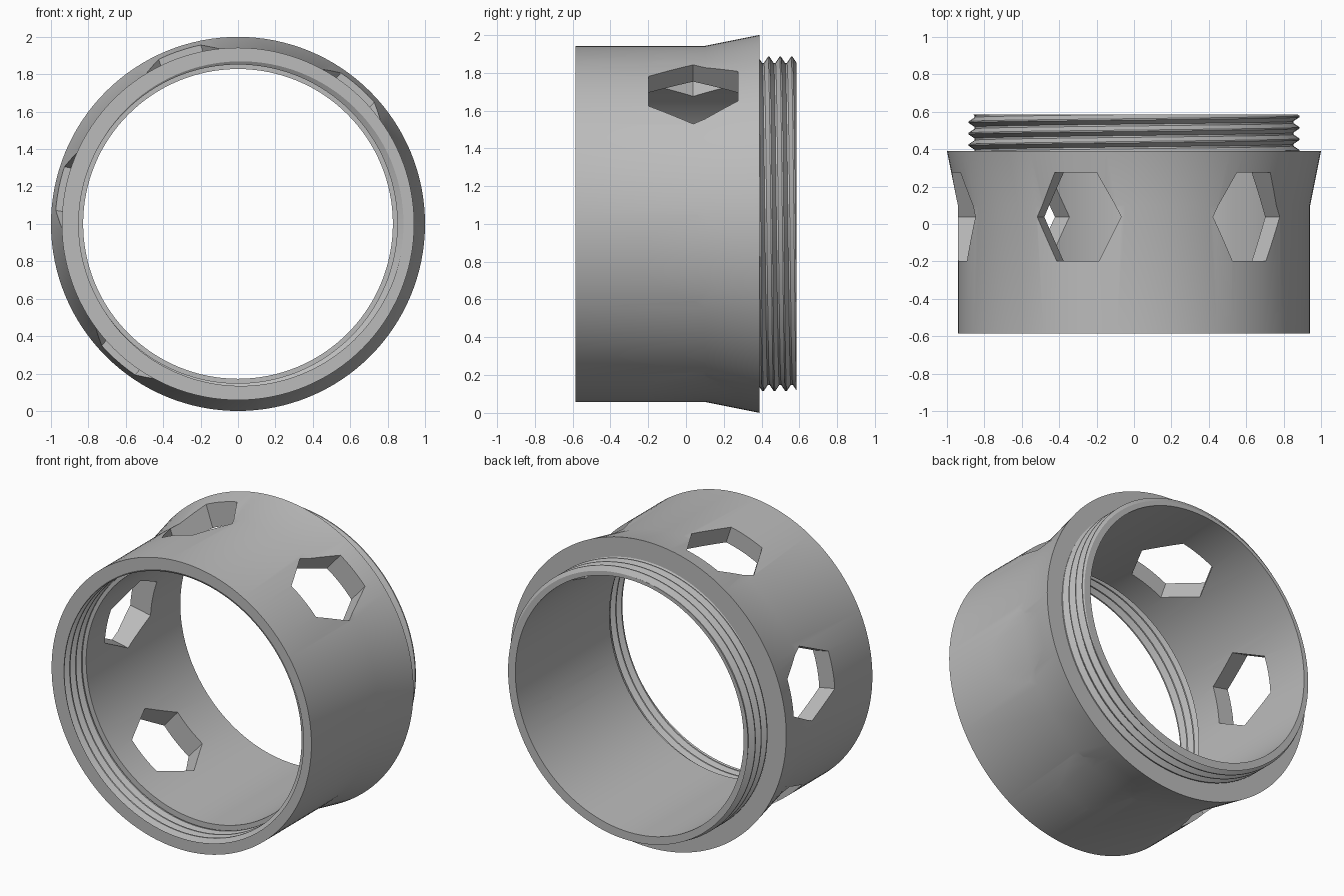
import bpy, bmesh
from math import sin, cos, pi, floor, radians
from mathutils import Matrix

cube = bpy.data.objects.get("Cube")
if cube:
    bpy.data.objects.remove(cube)

SEGS = 128
PITCH = 0.061
ROOT, CREST = 0.852, 0.885
BORE, BODY, FLARE = 0.828, 0.942, 1.0
FRONT, SHOULDER, BACK = -0.585, 0.39, 0.585
THREAD_END = -0.39

grey = bpy.data.materials.new("plain grey")
grey.use_nodes = True
colour = (0.5, 0.5, 0.5, 1)
grey.diffuse_color = colour
grey.node_tree.nodes["Principled BSDF"].inputs["Base Color"].default_value = colour


def make_object(name, bm):
    bmesh.ops.recalc_face_normals(bm, faces=bm.faces[:])
    mesh = bpy.data.meshes.new(name)
    bm.to_mesh(mesh)
    bm.free()
    mesh.materials.append(grey)
    ob = bpy.data.objects.new(name, mesh)
    bpy.context.collection.objects.link(ob)
    return ob


# Helical thread: radius by position along the tooth, rows clipped to the ends
def tooth(y, start):
    p = ((y - start) / PITCH) % 1
    ramp = min(1, max(0, (abs(p - 0.5) - 0.06) / 0.36))
    return CREST + (ROOT - CREST) * ramp


def thread_rows(y0, y1, theta):
    start = 0.5445 - PITCH * theta / (2 * pi)
    first = floor((y0 - 0.5445) / PITCH) - 1
    turns = int((y1 - y0) / PITCH) + 5
    rows = [(tooth(y0, start), y0)]
    for k in range(first, first + turns):
        for p in (0.08, 0.44, 0.56, 0.92):
            y = min(y1, max(y0, start + (k + p) * PITCH))
            rows.append((tooth(y, start), y))
    rows.append((tooth(y1, start), y1))
    return rows


# Closed wall section at one angle: outside, neck thread, bore, inner thread
def section(theta):
    rows = [(BODY, FRONT), (BODY, 0.1), (FLARE, SHOULDER)]
    rows += thread_rows(SHOULDER, BACK, theta)
    rows += [(BORE, BACK), (BORE, THREAD_END)]
    rows += thread_rows(FRONT, THREAD_END, theta)[::-1]
    return rows


bm = bmesh.new()
columns = []
for i in range(SEGS + 1):
    t = 2 * pi * i / SEGS
    columns.append([bm.verts.new((r * cos(t), y, 1 + r * sin(t)))
                    for r, y in section(t)])
for a, b in zip(columns, columns[1:]):
    for j in range(len(a)):
        n = (j + 1) % len(a)
        bm.faces.new((a[j], a[n], b[n], b[j]))
bmesh.ops.remove_doubles(bm, verts=bm.verts[:], dist=0.0002)
ring = make_object("threaded_ring", bm)

# Six hexagonal holes, points around the circumference
bm = bmesh.new()
for i in range(6):
    place = (Matrix.Translation((0, 0.038, 1))
             @ Matrix.Rotation(radians(11.25 - 60 * i), 4, 'Y')
             @ Matrix.Translation((0.92, 0, 0))
             @ Matrix.Diagonal((1, 1.155, 1, 1))
             @ Matrix.Rotation(pi / 2, 4, 'Y'))
    bmesh.ops.create_cone(bm, cap_ends=True, segments=6, radius1=0.237,
                          radius2=0.237, depth=0.5, matrix=place)
# Turn the prisms if their points lie along the axis
if max(v.co.y for v in bm.verts) > 0.038 + 0.25:
    for i in range(6):
        axis = Matrix.Rotation(radians(11.25 - 60 * i), 4, 'Y')
        back = Matrix.Translation((0, 0.038, 1)) @ axis
        prism = bm.verts[:][i * 12:(i + 1) * 12]
        inv = back.inverted()
        for v in prism:
            p = inv @ v.co
            p.y, p.z = -p.z * 1.155, p.y / 1.155
            v.co = back @ p
cutter = make_object("hole_cutter", bm)
cutter.hide_render = True

mod = ring.modifiers.new("holes", 'BOOLEAN')
mod.operation = 'DIFFERENCE'
mod.solver = 'EXACT'
mod.object = cutter
bpy.ops.object.select_all(action='DESELECT')
bpy.context.view_layer.objects.active = ring
ring.select_set(True)
bpy.ops.object.modifier_apply(modifier=mod.name)
bpy.data.objects.remove(cutter)
bpy.ops.object.shade_smooth_by_angle(angle=radians(25))
